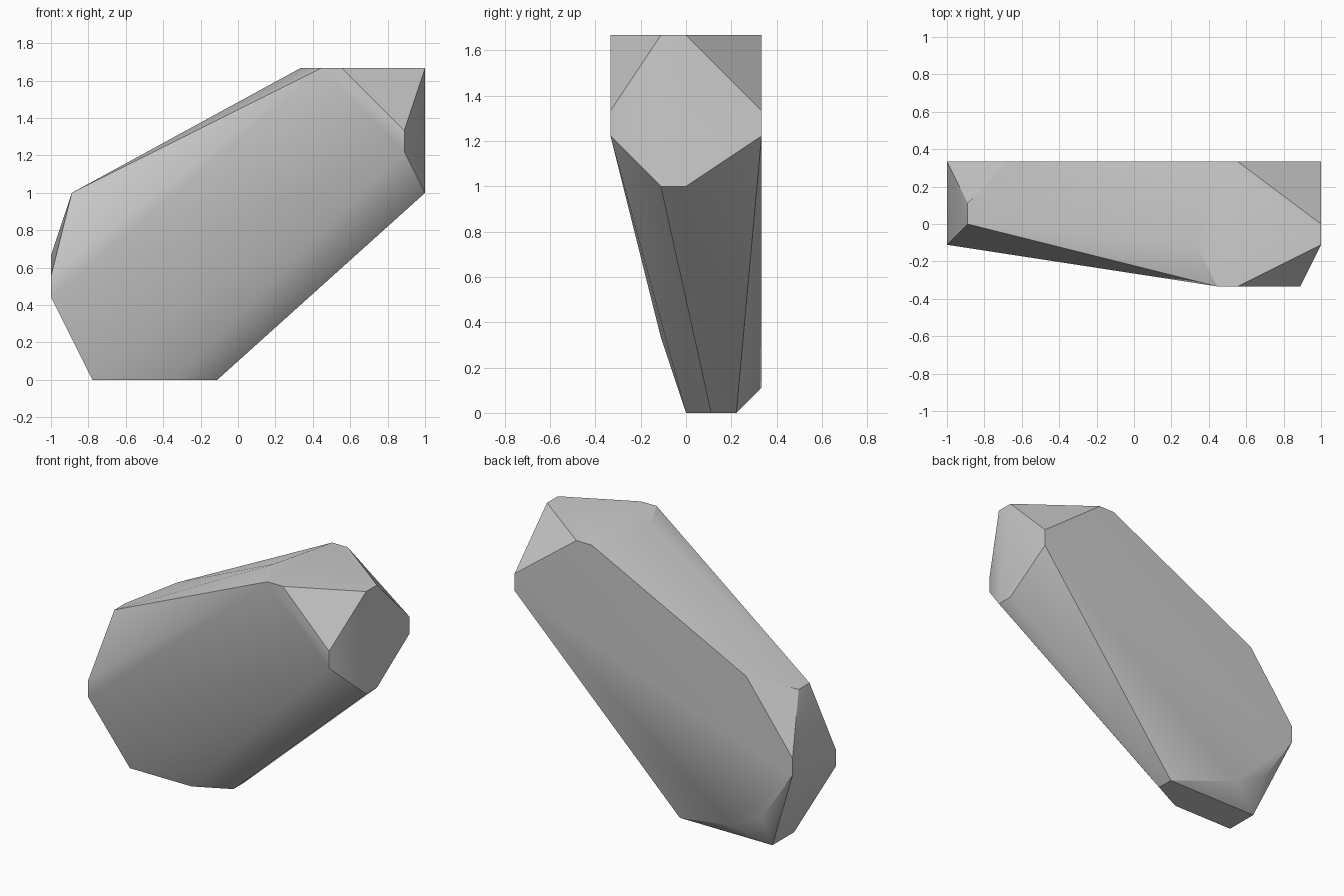
import bpy
import bmesh
import math

UNIT = 1 / 9  # every corner sits on a regular lattice

default_cube = bpy.data.objects.get("Cube")
if default_cube:
    bpy.data.objects.remove(default_cube, do_unlink=True)


def flat_material(name, value):
    material = bpy.data.materials.new(name)
    material.use_nodes = True
    colour = (value, value, value, 1)
    material.diffuse_color = colour
    material.node_tree.nodes["Principled BSDF"].inputs["Base Color"].default_value = colour
    return material


def outline(axis, level, corners):
    """Place a flat outline at a level along one axis."""
    placed = []
    for pair in corners:
        corner = list(pair)
        corner.insert("xyz".index(axis), level)
        placed.append(corner)
    return placed


# Outlines of the flat facets, in lattice steps
top_facet = outline("z", 15, [(9, 0), (9, -1), (5, -3), (4, -3), (3, -1), (4, 3), (5, 3)])
bottom_facet = outline("z", 0, [(-1, 2), (-1, 1), (-3, 0), (-7, 0), (-7, 2)])
back_facet = outline("y", 3, [(9, 12), (9, 11), (-5, 1), (-7, 2), (-9, 5), (-9, 6), (-6, 10)])
front_corner = outline("y", -3, [(8, 11), (8, 12)])
lower_front = outline("y", -1, [(-3, 3), (-9, 4), (-9, 5)])
left_tip = outline("x", 9, [(0, 9), (-1, 9)])
right_shoulder = outline("x", -8, [(0, 9), (1, 9)])

# Wrap the facets in one cut-stone shell
bm = bmesh.new()
for part in (top_facet, bottom_facet, back_facet, front_corner,
             lower_front, left_tip, right_shoulder):
    for corner in part:
        bm.verts.new([step * UNIT for step in corner])
hull = bmesh.ops.convex_hull(bm, input=bm.verts)
loose = [v for v in bm.verts if not v.link_faces]
bmesh.ops.delete(bm, geom=loose, context="VERTS")
bmesh.ops.dissolve_limit(bm, angle_limit=math.radians(0.5),
                         verts=bm.verts, edges=bm.edges)
bmesh.ops.recalc_face_normals(bm, faces=bm.faces)

mesh = bpy.data.meshes.new("faceted_rock")
bm.to_mesh(mesh)
bm.free()
rock = bpy.data.objects.new("faceted_rock", mesh)
bpy.context.collection.objects.link(rock)
mesh.materials.append(flat_material("stone_grey", 0.6))

# Soft shading over shallow angles, crisp main edges
bpy.ops.object.select_all(action="DESELECT")
rock.select_set(True)
bpy.context.view_layer.objects.active = rock
bpy.ops.object.shade_smooth_by_angle(angle=math.radians(30))
